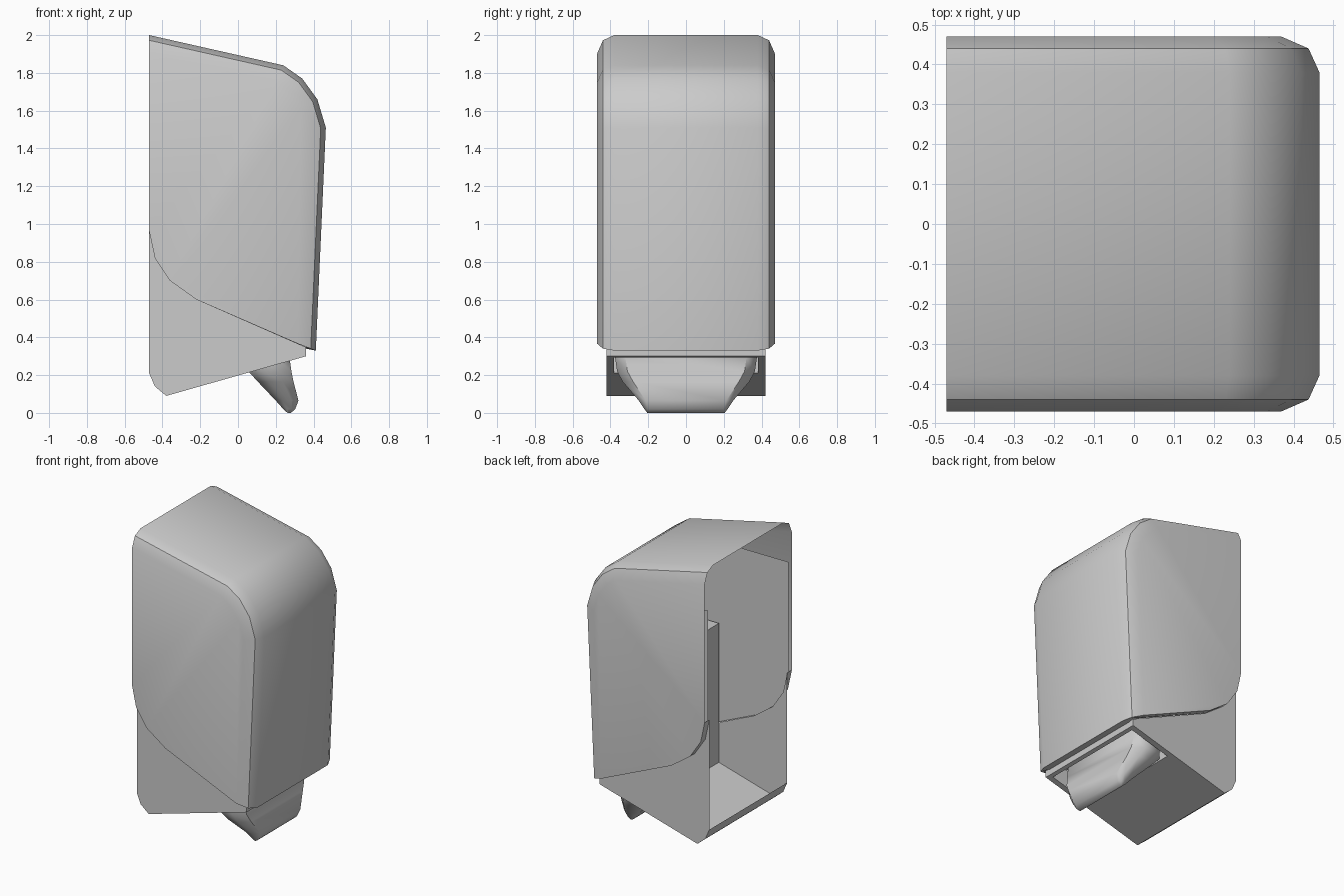
import bpy, bmesh, math
from mathutils import Vector

if "Cube" in bpy.data.objects:
    bpy.data.objects.remove(bpy.data.objects["Cube"])


def finish(name, verts, faces, angle=35):
    me = bpy.data.meshes.new(name)
    me.from_pydata(verts, [], faces)
    bm = bmesh.new()
    bm.from_mesh(me)
    bmesh.ops.remove_doubles(bm, verts=bm.verts, dist=1e-4)
    bmesh.ops.recalc_face_normals(bm, faces=bm.faces)
    bm.to_mesh(me)
    bm.free()
    ob = bpy.data.objects.new(name, me)
    bpy.context.collection.objects.link(ob)
    bpy.ops.object.select_all(action='DESELECT')
    bpy.context.view_layer.objects.active = ob
    ob.select_set(True)
    bpy.ops.object.shade_smooth_by_angle(angle=math.radians(angle))
    return ob


def bridge(a, b, n, closed=False):
    """Quads between two vertex rows starting at indices a and b."""
    return [(a + i, a + (i + 1) % n, b + (i + 1) % n, b + i)
            for i in range(n if closed else n - 1)]


# Cover: side profile swept across the width, with rounded long edges
profile = [(-.47, 2.0), (.24, 1.84), (.34, 1.77), (.42, 1.66), (.465, 1.51), (.412, .33)]


def inset(d):
    """The profile moved inward by d, keeping the open back and lower ends in place."""
    pts = [Vector(p) for p in profile]
    norm = []
    for a, b in zip(pts, pts[1:]):
        t = (b - a).normalized()
        norm.append(Vector((t.y, -t.x)))
    out = [Vector((-.47, 2.0 - d * 1.02))]
    for p, n0, n1 in zip(pts[1:], norm, norm[1:]):
        m = (n0 + n1).normalized()
        out.append(p + m * d / m.dot(n1))
    return out + [Vector((.412 - d, .33 + d * .38))]


edge = [(-.47, 0.095), (-.44, .027), (-.38, 0)]
rows = edge + [(-y, d) for y, d in reversed(edge)]
n = len(profile)
verts, faces = [], []
for y, d in rows:
    verts += [(p.x, y, p.y) for p in inset(d)]
for r in range(len(rows) - 1):
    faces += bridge(r * n, (r + 1) * n, n)
curve = [(-.22, .60), (-.36, .70), (-.44, .82), (-.47, .96)]
rim = {}
for s, r in ((-1, 0), (1, len(rows) - 1)):
    k = len(verts)
    verts += [(x, s * .47, z) for x, z in curve]
    faces.append(tuple(range(r * n, r * n + n)) + tuple(range(k, k + 4)))
    rim[s] = k
# inward lip closing the gap between cover and body
loop = [rim[-1] + i for i in (3, 2, 1, 0)] + [r * n + n - 1 for r in range(len(rows))]
loop += [rim[1] + i for i in range(4)]
k = len(verts)
for i in loop:
    x, y, z = verts[i]
    verts.append((min(x, .36), max(-.42, min(.42, y)), z + (.01 if x > .33 else 0)))
faces += [(loop[i], loop[i + 1], k + i + 1, k + i) for i in range(len(loop) - 1)]
finish("cover", verts, faces, 40)

# Body: side panels stepped at the cover's lower edge, floor with a lever opening, front band
W = .42
lower = [(-.47, .21), (-.44, .14), (-.38, .09), (.36, .30), (.36, .345)]
upper = [(.36, 1.5), (.28, 1.71), (-.47, 1.71)]
verts, faces = [], []
m = len(lower) + len(curve)
for y in (-W, W):
    k = len(verts)
    verts += [(x, y, z) for x, z in lower + curve]
    faces.append(tuple(range(k, k + m)))
faces += [(i, i + 1, m + i + 1, m + i) for i in (0, 1, 3)]
for y in (-W - .015, W + .015):
    k = len(verts)
    verts += [(x, y, z) for x, z in upper + curve[::-1] + [(.36, .345)]]
    faces.append(tuple(range(k, len(verts))))


def floor_z(x):
    return .09 + (x + .38) * .21 / .74


h = len(verts)
for x in (-.38, .05, .335, .36):
    for y in (-W, -.38, .38, W):
        verts.append((x, y, floor_z(x)))
for i in range(3):
    for j in range(3):
        if (i, j) != (1, 1):
            a = h + i * 4 + j
            faces.append((a, a + 1, a + 5, a + 4))
# recess walls around the lever
hole = [h + 5, h + 6, h + 10, h + 9]
k = len(verts)
for i in hole:
    x, y, z = verts[i]
    verts.append((x, y, z + .12))
faces += [(hole[i], hole[(i + 1) % 4], k + (i + 1) % 4, k + i) for i in range(4)]
finish("body", verts, faces, 20)

# Inner partition seen through the open back
P = .045
finish("inner_partition", [(P, -W, .212), (P, W, .212), (P, W, 1.16), (P, -W, 1.16),
                           (.36, W, 1.16), (.36, -W, 1.16)],
       [(0, 1, 2, 3), (3, 2, 4, 5)])

# Push lever: tapering bevelled sections (z, back x, front x, half width)
sections = [(.36, .055, .265, .37), (.29, .052, .273, .375), (.22, .055, .283, .365),
            (.165, .105, .294, .335), (.065, .20, .320, .25), (.02, .24, .303, .22),
            (0, .262, .28, .205)]
verts, faces = [], []
for z, a, b, w in sections:
    c = (b - a) * .3
    e = min(.055, c)
    verts += [(a, -w + e, z), (a + c, -w, z), (b - c, -w, z), (b, -w + e, z),
              (b, w - e, z), (b - c, w, z), (a + c, w, z), (a, w - e, z)]
for i in range(len(sections) - 1):
    faces += bridge(i * 8, i * 8 + 8, 8, True)
faces += [tuple(range(8)), tuple(range(len(verts) - 8, len(verts)))]
finish("push_lever", verts, faces, 50)
